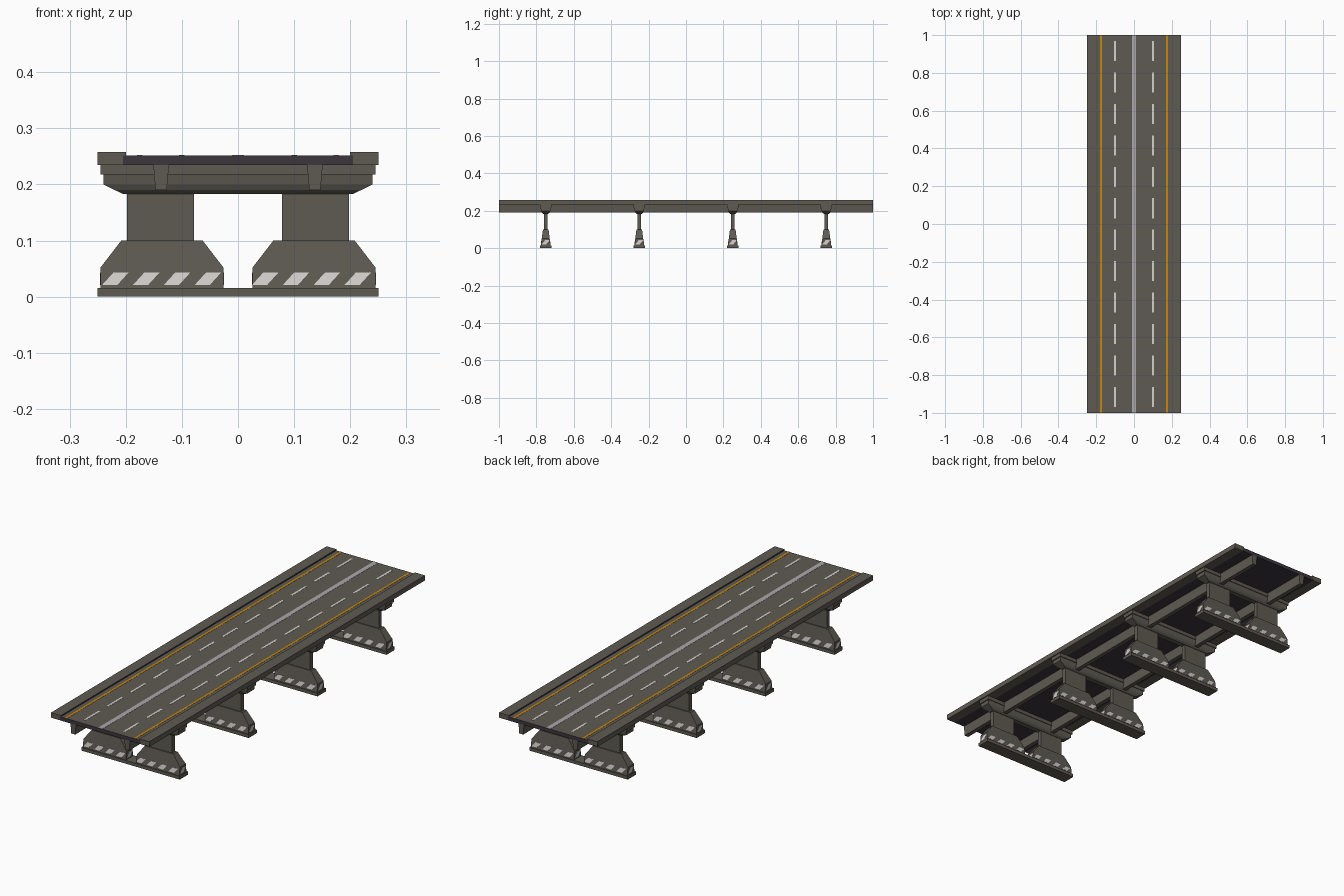
import bpy, bmesh

if "Cube" in bpy.data.objects:
    bpy.data.objects.remove(bpy.data.objects["Cube"])


def mat(name, rgb):
    m = bpy.data.materials.new(name)
    m.diffuse_color = (*rgb, 1)
    m.use_nodes = True
    m.node_tree.nodes["Principled BSDF"].inputs["Base Color"].default_value = m.diffuse_color
    return m


CONCRETE = mat("concrete grey", (0.114, 0.105, 0.086))
DARK = mat("dark deck", (0.045, 0.037, 0.048))
WHITE = mat("white paint", (0.66, 0.65, 0.63))
LIGHT = mat("light grey paint", (0.40, 0.39, 0.40))
ORANGE = mat("orange paint", (0.58, 0.24, 0.004))


def finish(bm, name, *mats, rule=None):
    bmesh.ops.recalc_face_normals(bm, faces=bm.faces)
    bm.normal_update()
    if rule:
        for f in bm.faces:
            f.material_index = rule(f)
    me = bpy.data.meshes.new(name)
    bm.to_mesh(me)
    bm.free()
    ob = bpy.data.objects.new(name, me)
    bpy.context.collection.objects.link(ob)
    for m in mats:
        me.materials.append(m)
    return ob


def bridge(bm, a, b):
    """Closed solid between two matching rings of points."""
    va, vb = [bm.verts.new(p) for p in a], [bm.verts.new(p) for p in b]
    bm.faces.new(va)
    bm.faces.new(vb)
    n = len(va)
    for i in range(n):
        j = (i + 1) % n
        bm.faces.new((va[i], va[j], vb[j], vb[i]))


def box(bm, x0, x1, y0, y1, z0, z1):
    ring = [(x0, y0), (x1, y0), (x1, y1), (x0, y1)]
    bridge(bm, [(x, y, z0) for x, y in ring], [(x, y, z1) for x, y in ring])


def loft(bm, rings, y):
    """Stack of rectangles (z, half x, half y) centred on x = 0."""
    prev = None
    for z, hx, hy in rings:
        vs = [bm.verts.new((sx * hx, y + sy * hy, z))
              for sx, sy in ((-1, -1), (1, -1), (1, 1), (-1, 1))]
        if prev:
            for i in range(4):
                j = (i + 1) % 4
                bm.faces.new((prev[i], prev[j], vs[j], vs[i]))
        else:
            bm.faces.new(vs)
        prev = vs
    bm.faces.new(prev)


# Road slab: grey road surface, dark ends and underside
bm = bmesh.new()
box(bm, -0.205, 0.205, -1, 1, 0.235, 0.252)
finish(bm, "road_slab", CONCRETE, DARK, rule=lambda f: 0 if f.normal.z > 0.5 else 1)

# Side kerbs with dark inner faces
bm = bmesh.new()
for s in (-1, 1):
    prof = [(0.25, 0.235), (0.25, 0.258), (0.2, 0.258), (0.2, 0.25), (0.205, 0.235)]
    bridge(bm, [(s * x, -1, z) for x, z in prof], [(s * x, 1, z) for x, z in prof])
finish(bm, "side_kerbs", CONCRETE, DARK,
       rule=lambda f: int(f.normal.x * f.calc_center_median().x < -0.1))

# Longitudinal girders
bm = bmesh.new()
for s in (-1, 1):
    prof = [(0.123, 0.235), (0.151, 0.235), (0.147, 0.19), (0.127, 0.19)]
    bridge(bm, [(s * x, -1, z) for x, z in prof], [(s * x, 1, z) for x, z in prof])
finish(bm, "girders", CONCRETE)

# Road markings
ZT = (0.2515, 0.2528)
bm = bmesh.new()
for s in (-1, 1):
    box(bm, s * 0.175 - 0.005, s * 0.175 + 0.005, -1, 1, *ZT)
finish(bm, "edge_lines", ORANGE)
bm = bmesh.new()
box(bm, -0.011, 0.011, -1, 1, *ZT)
finish(bm, "centre_line", LIGHT)
bm = bmesh.new()
for s in (-1, 1):
    for i in range(12):
        y = -1 + (i + 0.5) / 6
        box(bm, s * 0.1 - 0.005, s * 0.1 + 0.005, y - 0.053, y + 0.053, *ZT)
finish(bm, "lane_dashes", WHITE)

# Piers
Z0, Z1, H0, H1 = 0.015, 0.1, 0.026, 0.015
FOOT = [(0.026, 0.015), (0.245, 0.015), (0.245, 0.052), (0.208, 0.1), (0.063, 0.1), (0.026, 0.052)]


def half_depth(z):
    return H0 + (H1 - H0) * (z - Z0) / (Z1 - Z0)


for n, py in enumerate((-0.75, -0.25, 0.25, 0.75), 1):
    # base plate
    bm = bmesh.new()
    box(bm, -0.25, 0.25, py - 0.03, py + 0.03, 0, 0.015)
    finish(bm, f"pier_base_{n}", CONCRETE)

    # tapered footings and columns
    bm = bmesh.new()
    for s in (-1, 1):
        bridge(bm, [(s * x, py - half_depth(z), z) for x, z in FOOT],
               [(s * x, py + half_depth(z), z) for x, z in FOOT])
    finish(bm, f"footings_{n}", CONCRETE)
    bm = bmesh.new()
    for s in (-1, 1):
        xs = sorted((s * 0.078, s * 0.198))
        box(bm, *xs, py - 0.01, py + 0.01, 0.098, 0.19)
    finish(bm, f"columns_{n}", CONCRETE)

    # pier cap: rounded underside and top lip
    bm = bmesh.new()
    loft(bm, [(0.183, 0.205, 0.012), (0.19, 0.2195, 0.02), (0.2, 0.24, 0.025), (0.219, 0.24, 0.028)], py)
    loft(bm, [(0.218, 0.245, 0.031), (0.2352, 0.245, 0.031)], py)
    finish(bm, f"pier_cap_{n}", CONCRETE)

    # slanted warning stripes on all footing sides
    bm = bmesh.new()
    za, zb, t = 0.021, 0.043, 0.0008
    for turn in (-1, 1):
        for start in (-0.242, 0.025):
            for k in range(4):
                x = start + 0.055 * k
                quad = [(x, za), (x + 0.027, za), (x + 0.047, zb), (x + 0.02, zb)]
                bridge(bm, [(-turn * a, py + turn * (half_depth(z) + t), z) for a, z in quad],
                       [(-turn * a, py + turn * (half_depth(z) - t), z) for a, z in quad])
        quad = [(-0.021, za), (0.003, za), (0.021, zb), (-0.003, zb)]
        for face in (0.245, -0.026):
            bridge(bm, [(turn * (face + t), py + turn * a, z) for a, z in quad],
                   [(turn * (face - t), py + turn * a, z) for a, z in quad])
    finish(bm, f"warning_stripes_{n}", WHITE)
